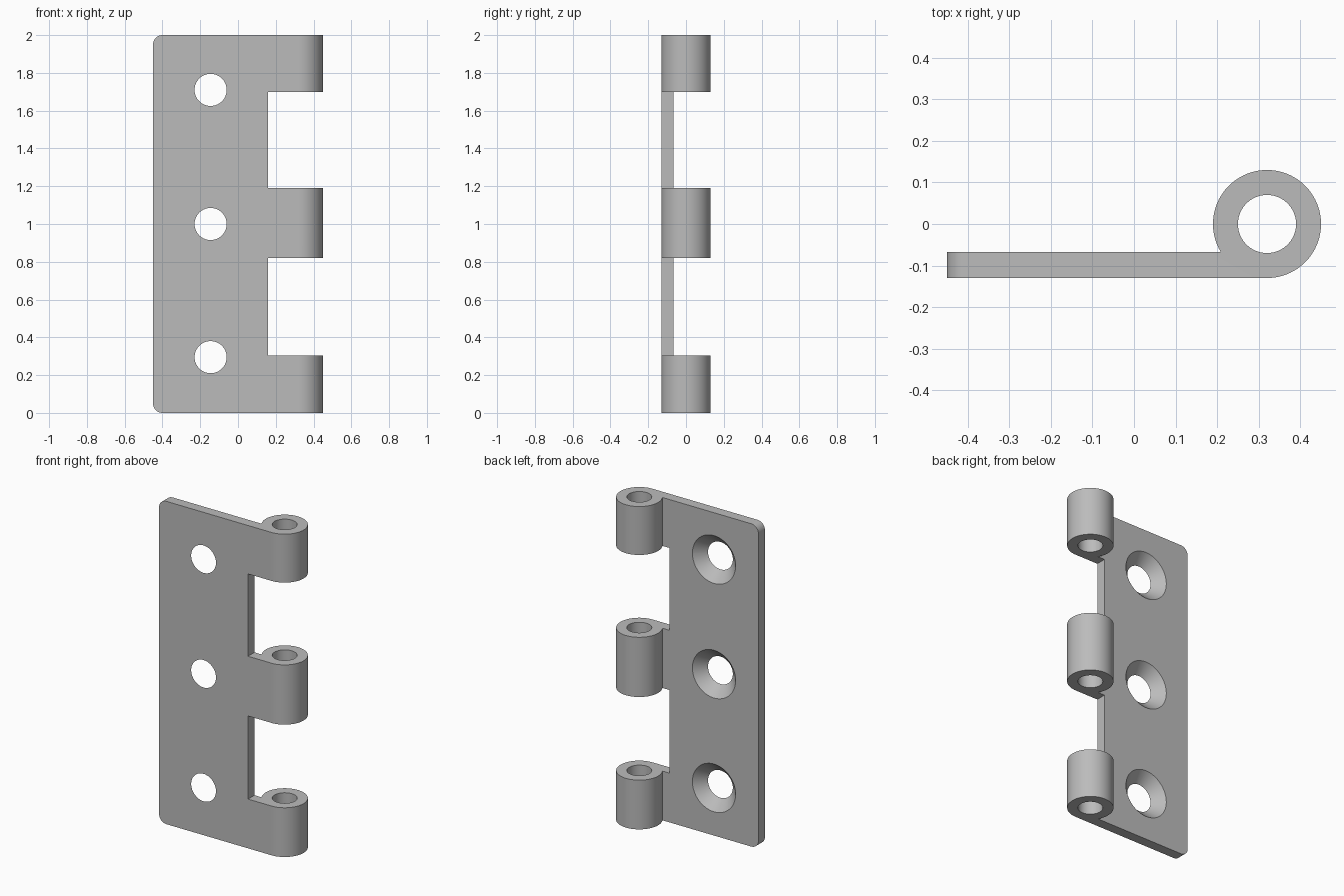
import bpy, bmesh
from math import sin, cos, asin, pi
from mathutils import Matrix

if "Cube" in bpy.data.objects:
    bpy.data.objects.remove(bpy.data.objects["Cube"])

HEIGHT = 2.0
LEFT, NOTCH_X = -0.45, 0.16
PIN_X, OUTER, BORE = 0.32, 0.13, 0.07
BACK = -0.067                     # back face of the plate
HOLE_X, HOLE_R = -0.145, 0.085

steel = bpy.data.materials.new("steel grey")
steel.use_nodes = True
grey = (0.5, 0.5, 0.5, 1)
steel.diffuse_color = grey
steel.node_tree.nodes["Principled BSDF"].inputs["Base Color"].default_value = grey


def make(name, bm):
    bmesh.ops.recalc_face_normals(bm, faces=bm.faces)
    mesh = bpy.data.meshes.new(name)
    bm.to_mesh(mesh)
    bm.free()
    mesh.materials.append(steel)
    ob = bpy.data.objects.new(name, mesh)
    bpy.context.collection.objects.link(ob)
    return ob


def box(name, x0, x1, z0, z1):
    bm = bmesh.new()
    bmesh.ops.create_cube(bm, size=1, matrix=Matrix.Translation(
        ((x0 + x1) / 2, 0, (z0 + z1) / 2)) @ Matrix.Diagonal((x1 - x0, 1, z1 - z0, 1)))
    return make(name, bm)


def cone(name, r1, r2, depth, matrix):
    bm = bmesh.new()
    bmesh.ops.create_cone(bm, cap_ends=True, segments=64, radius1=r1,
                          radius2=r2, depth=depth, matrix=matrix)
    return make(name, bm)


# Leaf: flat plate running into a rolled knuckle, extruded upwards
start, end, steps = -pi / 2, pi - asin(BACK / OUTER), 72
outline = [(LEFT, BACK), (LEFT, -OUTER)]
for i in range(steps + 1):
    a = start + (end - start) * i / steps
    outline.append((PIN_X + OUTER * cos(a), OUTER * sin(a)))
bm = bmesh.new()
base = bm.faces.new([bm.verts.new((x, y, 0)) for x, y in outline])
top = bmesh.ops.extrude_face_region(bm, geom=[base], use_keep_orig=True)
bmesh.ops.translate(bm, vec=(0, 0, HEIGHT),
                    verts=[v for v in top["geom"] if isinstance(v, bmesh.types.BMVert)])

# Rounded outer corners
corners = [e for e in bm.edges
           if all(abs(v.co.x - LEFT) < 1e-4 for v in e.verts)
           and abs(e.verts[0].co.z - e.verts[1].co.z) < 1e-4]
bmesh.ops.bevel(bm, geom=corners, offset=0.05, offset_type='OFFSET',
                segments=8, profile=0.5, affect='EDGES')
leaf = make("hinge_leaf", bm)

# Pin bore, gaps between knuckles, and countersunk screw holes
cutters = [cone("bore_cutter", BORE, BORE, 3, Matrix.Translation((PIN_X, 0, 1)))]
for z0, z1 in ((0.305, 0.82), (1.19, 1.70)):
    cutters.append(box("gap_cutter", NOTCH_X, 0.6, z0, z1))
extra = 0.03
depth = OUTER + BACK + 2 * extra
for z in (0.295, 1.0, 1.71):
    place = Matrix.Translation((HOLE_X, (BACK - OUTER) / 2, z)) @ Matrix.Rotation(-pi / 2, 4, 'X')
    cutters.append(cone("screw_cutter", HOLE_R - extra, HOLE_R - extra + depth, depth, place))

bpy.context.view_layer.objects.active = leaf
for cutter in cutters:
    cutter.hide_render = True
    mod = leaf.modifiers.new("cut", 'BOOLEAN')
    mod.operation, mod.solver, mod.object = 'DIFFERENCE', 'EXACT', cutter
    bpy.ops.object.modifier_apply(modifier=mod.name)
    bpy.data.objects.remove(cutter)

bpy.ops.object.select_all(action='DESELECT')
leaf.select_set(True)
bpy.ops.object.shade_smooth_by_angle(angle=pi / 6)
